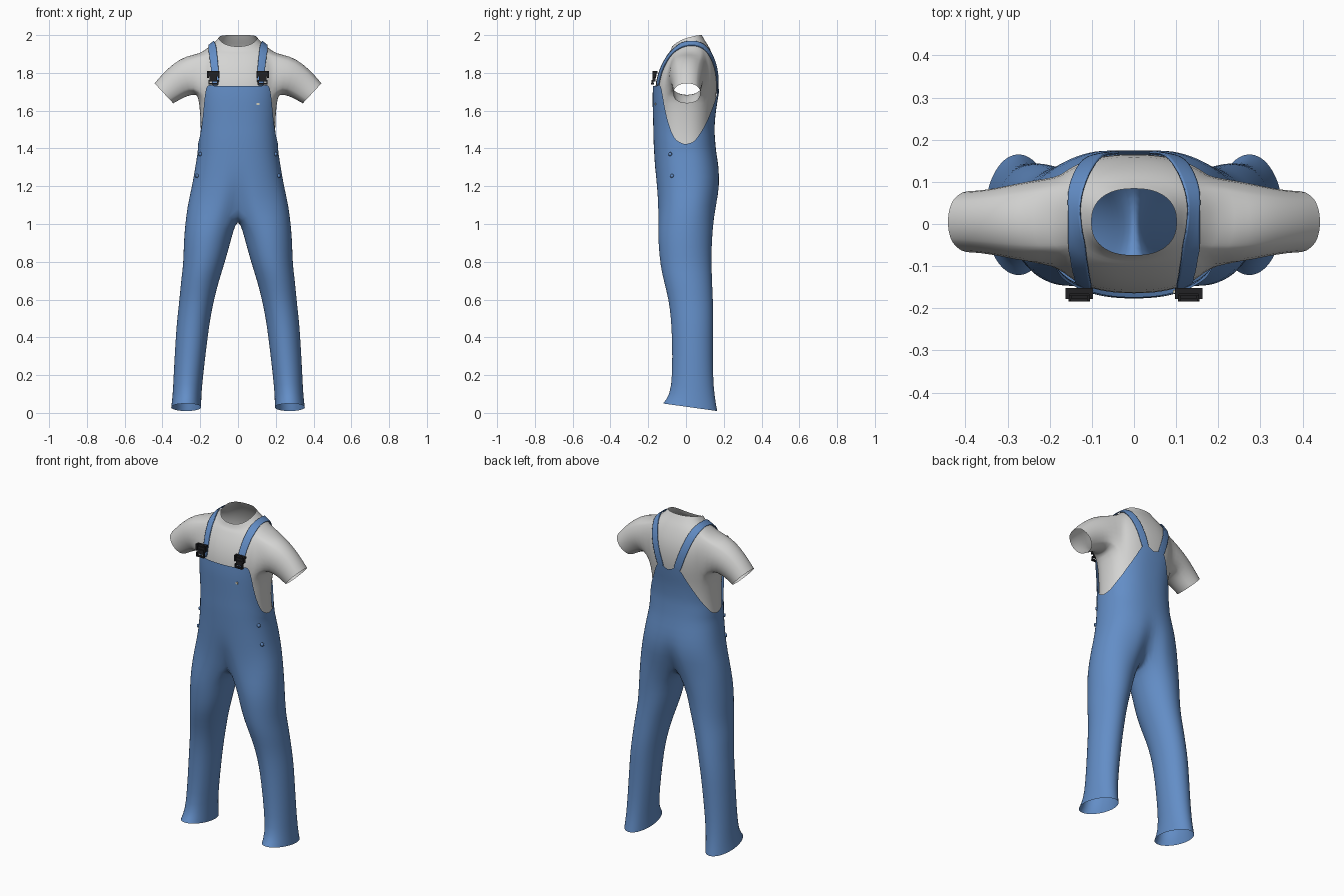
import bpy, bmesh
from math import sin, cos, pi, radians, atan2
from mathutils import Vector

if "Cube" in bpy.data.objects:
    bpy.data.objects.remove(bpy.data.objects["Cube"])


def material(name, rgb):
    m = bpy.data.materials.new(name)
    m.use_nodes = True
    m.diffuse_color = (*rgb, 1)
    m.node_tree.nodes["Principled BSDF"].inputs["Base Color"].default_value = (*rgb, 1)
    return m


DENIM = material("denim blue", (0.125, 0.27, 0.57))
COTTON = material("light grey cotton", (0.66, 0.66, 0.65))
BLACK = material("black metal", (0.015, 0.015, 0.017))
CREAM = material("cream tag", (0.65, 0.62, 0.5))
N = 24  # columns from front centre round the side to back centre

# Body outline: height, half width, front y, back y
BODY = [(1.08, .268, -.15, .16), (1.2, .238, -.155, .18), (1.3, .222, -.16, .17),
        (1.4, .205, -.165, .15), (1.5, .2, -.165, .142), (1.6, .205, -.168, .15),
        (1.68, .215, -.17, .165), (1.76, .225, -.165, .172), (1.84, .225, -.138, .166),
        (1.9, .205, -.11, .142), (1.935, .16, -.098, .122), (1.955, .13, -.087, .105),
        (1.985, .105, -.078, .088)]


def lookup(table, t):
    """Linear interpolation in a table of tuples keyed by the first value."""
    t = min(max(t, table[0][0]), table[-1][0])
    for a, b in zip(table, table[1:]):
        if t <= b[0]:
            f = (t - a[0]) / (b[0] - a[0])
            return [u + (v - u) * f for u, v in zip(a[1:], b[1:])]


def body_point(angle, z, offset=0.0):
    """Point on the torso; angle 0 is the front, 180 the back."""
    rx, front, back = lookup(BODY, z)
    a = radians(angle)
    c = cos(a)
    x = (rx + offset) * max(sin(a), 0) ** 0.85
    y = (front + back) / 2 - ((back - front) / 2 + offset) * abs(c) ** 0.85 * (1 if c > 0 else -1)
    return Vector((0 if x < 1e-5 else x, y, z))


def add_strip(bm, lower, upper, closed=False, skip=()):
    count = len(lower)
    for k in range(count if closed else count - 1):
        if k not in skip:
            j = (k + 1) % count
            bm.faces.new((lower[k], lower[j], upper[j], upper[k]))


def finish(name, bm, mat, mirror=True, subsurf=0, smooth=True):
    bmesh.ops.recalc_face_normals(bm, faces=bm.faces)
    mesh = bpy.data.meshes.new(name)
    bm.to_mesh(mesh)
    bm.free()
    mesh.materials.append(mat)
    for p in mesh.polygons:
        p.use_smooth = smooth
    ob = bpy.data.objects.new(name, mesh)
    bpy.context.collection.objects.link(ob)
    if mirror:
        ob.modifiers.new("mirror", 'MIRROR').use_clip = True
    if subsurf:
        s = ob.modifiers.new("smooth", 'SUBSURF')
        s.levels = s.render_levels = subsurf
    return ob


# Shirt: torso shell with an arm hole, and a sleeve grown from the hole edge
bm = bmesh.new()
SHIRT_ROWS = [(1.34, 0), (1.42, 0), (1.5, 0), (1.6, 0), (1.68, 0), (1.76, 0), (1.84, 0),
              (1.9, .01), (1.935, .02), (1.955, .028), (1.985, .03)]
rows = []
for z, tilt in SHIRT_ROWS:
    row = []
    for k in range(N + 1):
        p = body_point(180 * k / N, z, -0.004)
        c = cos(pi * k / N)
        p.z -= tilt * c + tilt * 0.5 * c * c
        row.append(bm.verts.new(p))
    rows.append(row)
LOW, HIGH, K0, K1 = 4, 7, 7, 17
for r in range(len(rows) - 1):
    add_strip(bm, rows[r], rows[r + 1], skip=range(K0, K1) if LOW <= r < HIGH else ())
hole = ([rows[LOW][k] for k in range(K0, K1)] + [rows[r][K1] for r in range(LOW, HIGH)]
        + [rows[HIGH][k] for k in range(K1, K0, -1)] + [rows[r][K0] for r in range(HIGH, LOW, -1)])
angles = [atan2((v.co.z - 1.79) / .11, (v.co.y - .005) / .09) for v in hole]
# Sleeve rings: top x, top z, bottom x, bottom z, half depth
for tx, tz, bx, bz, depth in [(.275, 1.892, .228, 1.685, .102), (.345, 1.848, .272, 1.676, .088),
                              (.405, 1.79, .31, 1.656, .079), (.442, 1.745, .342, 1.638, .077)]:
    ring = []
    for a in angles:
        up = sin(a) / 2
        ring.append(bm.verts.new(((tx + bx) / 2 + (tx - bx) * up, .005 + depth * cos(a),
                                  (tz + bz) / 2 + (tz - bz) * up)))
    add_strip(bm, hole, ring, closed=True)
    hole = ring
shirt = finish("shirt", bm, COTTON, subsurf=1)

# Overalls: bib and trunk shell, splitting at the crotch into a leg
EDGE = [(0, 1.73), (33, 1.73), (40, 1.745), (47, 1.72), (54, 1.62), (63, 1.53), (75, 1.45),
        (90, 1.42), (105, 1.435), (130, 1.52), (150, 1.62), (165, 1.72), (172, 1.72), (180, 1.685)]
bm = bmesh.new()
rows = []
for step in range(6, 0, -1):
    rows.append([bm.verts.new(body_point(a, 1.4 + (lookup(EDGE, a)[0] - 1.4) * step / 6, .008))
                 for a in (180 * k / N for k in range(N + 1))])
for z, groove in [(1.38, 0), (1.3, 0), (1.2, .06), (1.1, .28)]:
    row = []
    for k in range(N + 1):
        p = body_point(180 * k / N, z, .005)
        p.y *= 1 - groove * 2.718 ** -((p.x / .05) ** 2)
        row.append(bm.verts.new(p))
    rows.append(row)
for upper, lower in zip(rows, rows[1:]):
    add_strip(bm, upper, lower)
INNER = 5
front_y, back_y = rows[-1][0].co.y, rows[-1][-1].co.y
loop = list(rows[-1])
for j in range(1, INNER + 1):
    t = j / (INNER + 1)
    loop.append(bm.verts.new((0, back_y + (front_y - back_y) * t, 1.1 - .075 * sin(pi * t) ** .6)))
# Leg rings: height, inner x, outer x, front y, back y, hem tilt
for z, xi, xo, yf, yb, tilt in [
        (.97, .022, .283, -.15, .142, 0), (.88, .045, .288, -.145, .136, 0),
        (.78, .074, .29, -.136, .136, 0), (.7, .1, .302, -.118, .138, 0),
        (.6, .126, .31, -.092, .143, 0), (.5, .146, .322, -.08, .145, 0),
        (.4, .16, .33, -.074, .143, 0), (.2, .184, .341, -.072, .142, 0),
        (.09, .194, .346, -.085, .152, .05), (.03, .194, .354, -.122, .166, .14)]:
    ring = []
    for k in range(N + 1 + INNER):
        deg = -130 + 260 * k / N if k <= N else 130 + 100 * (k - N) / (INNER + 1)
        a = radians(deg)
        y = (yf + yb) / 2 + (yb - yf) / 2 * sin(a)
        ring.append(bm.verts.new(((xi + xo) / 2 + (xo - xi) / 2 * cos(a), y, z - tilt * (y - .02))))
    add_strip(bm, loop, ring, closed=True)
    loop = ring
finish("overalls", bm, DENIM, subsurf=1)

# Shoulder straps: ribbons wrapped over the shirt
bm = bmesh.new()
PATH = [(.13, -.175, 1.735), (.13, -.165, 1.8), (.135, -.135, 1.87), (.14, -.08, 1.93),
        (.142, 0, 1.965), (.138, .07, 1.95), (.122, .125, 1.91), (.1, .165, 1.83),
        (.075, .175, 1.76), (.052, .17, 1.69)]
strip = [[bm.verts.new((x + dx, y, z)) for dx in (-.024, 0, .024)] for x, y, z in PATH]
for a, b in zip(strip, strip[1:]):
    add_strip(bm, a, b)
strap = finish("shoulder_straps", bm, DENIM, mirror=False, subsurf=2)
wrap = strap.modifiers.new("wrap", 'SHRINKWRAP')
wrap.target = shirt
wrap.wrap_mode = 'ABOVE_SURFACE'
wrap.offset = .01
strap.modifiers.new("thickness", 'SOLIDIFY').thickness = .005
strap.modifiers.new("mirror", 'MIRROR')


# Buckles: bars and side rails lying on the sloping chest
def add_box(bm, centre, size):
    verts = bmesh.ops.create_cube(bm, size=1)["verts"]
    for v in verts:
        v.co = Vector(centre) + Vector(a * b for a, b in zip(v.co, size))


bm = bmesh.new()
for z, width, height in [(1.803, .066, .012), (1.788, .05, .016), (1.768, .04, .026), (1.742, .052, .008)]:
    add_box(bm, (.13, -.178 + (z - 1.74) * .3, z), (width, .014, height))
for side in (-1, 1):
    add_box(bm, (.13 + side * .028, -.168, 1.792), (.01, .02, .036))
    add_box(bm, (.13 + side * .023, -.177, 1.75), (.006, .012, .024))
finish("buckles", bm, BLACK, smooth=False)

# Side buttons at the hips
bm = bmesh.new()
for z in (1.37, 1.255):
    p = body_point(65, z, .008)
    out = Vector((p.x, p.y * 1.2, 0)).to_track_quat('Z', 'Y').to_matrix().to_4x4()
    out.translation = p
    bmesh.ops.create_cone(bm, cap_ends=True, segments=12, radius1=.011, radius2=.009,
                          depth=.01, matrix=out)
finish("side_buttons", bm, DENIM)

# Small tag on the bib
bm = bmesh.new()
add_box(bm, (.103, body_point(28, 1.635, .008).y - .001, 1.635), (.02, .008, .012))
finish("bib_tag", bm, CREAM, mirror=False, smooth=False)
